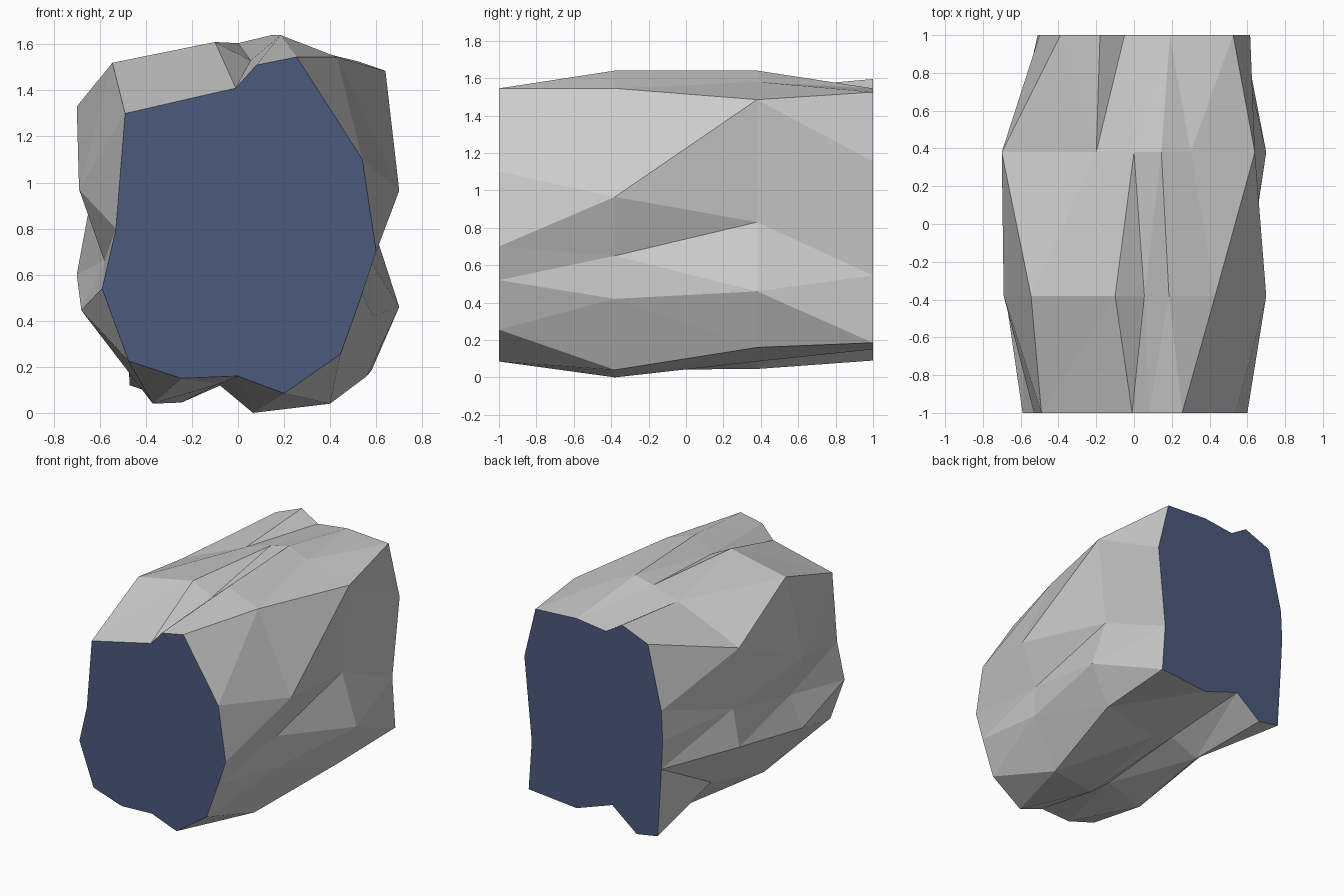
import bpy
from math import dist

if "Cube" in bpy.data.objects:
    bpy.data.objects.remove(bpy.data.objects["Cube"])

# Cross-sections (x, z), clockwise from the upper left as seen from the front
FRONT = [(-.49, 1.30), (-.01, 1.41), (.08, 1.51), (.255, 1.545), (.54, 1.10),
         (.60, .70), (.54, .52), (.445, .255), (.20, .085), (0, .16),
         (-.245, .15), (-.475, .225), (-.59, .54), (-.53, .80)]
MID_FRONT = [(-.545, 1.52), (-.10, 1.61), (.055, 1.53), (.185, 1.64), (.43, 1.545),
             (.70, .965), (.58, .65), (.585, .42), (.40, .04), (.065, 0),
             (-.085, .125), (-.37, .04), (-.68, .445), (-.58, .66), (-.69, .97)]
MID_BACK = [(-.70, 1.33), (-.20, 1.54), (0, 1.605), (.145, 1.64), (.30, 1.58),
            (.64, 1.485), (.58, .83), (.70, .46), (.56, .16), (.13, .085),
            (-.03, .14), (-.245, .045), (-.47, .28), (-.70, .60), (-.65, .87)]
BACK = [(-.39, 1.51), (-.18, 1.595), (-.05, 1.515), (.19, 1.545), (.525, 1.525),
        (.615, 1.155), (.555, .545), (.58, .185), (.19, .15), (-.10, .25),
        (-.30, .09), (-.47, .12), (-.50, .62), (-.51, .83), (-.50, 1.05)]
SECTIONS = [(-1, FRONT), (-.38, MID_FRONT), (.38, MID_BACK), (1, BACK)]


def add_object(name, verts, faces, material=None):
    mesh = bpy.data.meshes.new(name)
    mesh.from_pydata(verts, [], faces)
    mesh.update()
    if material:
        mesh.materials.append(material)
    obj = bpy.data.objects.new(name, mesh)
    bpy.context.collection.objects.link(obj)
    return obj


def ring_points(y, section):
    return [(x, y, z) for x, z in section]


def stitch(a, b, a_start, b_start):
    """Triangles between two closed rings, always taking the shorter diagonal."""
    faces, i, j = [], 0, 0
    na, nb = len(a), len(b)
    while i < na or j < nb:
        step_a = dist(a[(i + 1) % na], b[j % nb]) if i < na else 1e9
        step_b = dist(a[i % na], b[(j + 1) % nb]) if j < nb else 1e9
        p, q = a_start + i % na, b_start + j % nb
        if step_a <= step_b:
            i += 1
            faces.append((p, a_start + i % na, q))
        else:
            j += 1
            faces.append((p, b_start + j % nb, q))
    return faces


# Faceted rock body lofted through the cross-sections
verts, faces, starts = [], [], []
for y, section in SECTIONS:
    starts.append(len(verts))
    verts += ring_points(y, section)
for k in range(len(SECTIONS) - 1):
    faces += stitch(SECTIONS[k][1], SECTIONS[k + 1][1], starts[k], starts[k + 1])
add_object("rock_body", verts, faces)

# Flat dark blue end faces
blue = bpy.data.materials.new("dark_blue")
blue.diffuse_color = (.07, .10, .20, 1)
blue.use_nodes = True
blue.node_tree.nodes["Principled BSDF"].inputs["Base Color"].default_value = blue.diffuse_color
add_object("front_end", ring_points(-1, FRONT), [tuple(reversed(range(len(FRONT))))], blue)
add_object("back_end", ring_points(1, BACK), [tuple(range(len(BACK)))], blue)
